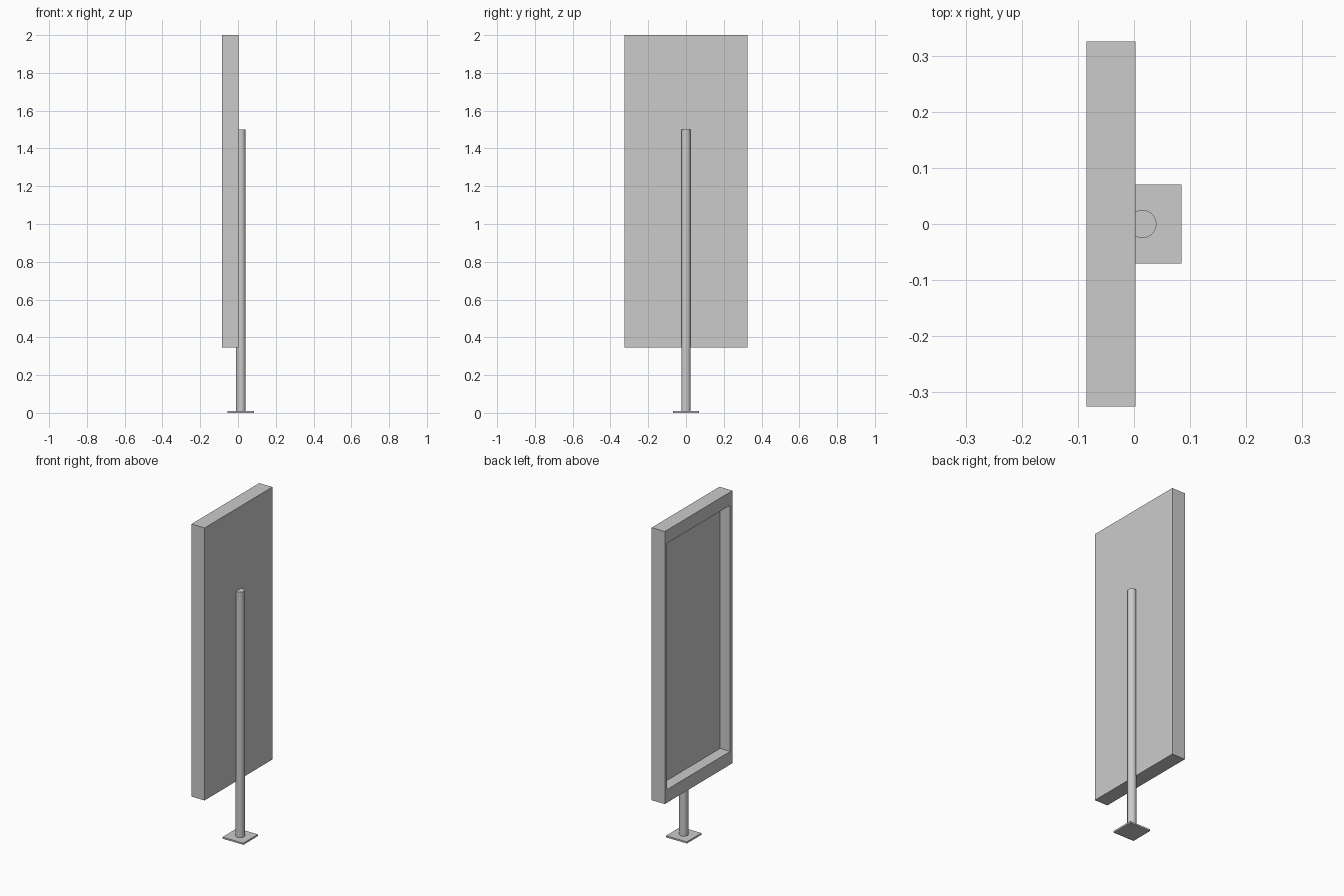
import bpy, bmesh
from mathutils import Vector

if "Cube" in bpy.data.objects:
    bpy.data.objects.remove(bpy.data.objects["Cube"])


def box_bmesh(lo, hi):
    bm = bmesh.new()
    bmesh.ops.create_cube(bm, size=1)
    lo, hi = Vector(lo), Vector(hi)
    for v in bm.verts:
        v.co = Vector([lo[i] + (v.co[i] + 0.5) * (hi[i] - lo[i]) for i in range(3)])
    return bm


def make_object(name, bm):
    bmesh.ops.recalc_face_normals(bm, faces=bm.faces)
    mesh = bpy.data.meshes.new(name)
    bm.to_mesh(mesh)
    bm.free()
    ob = bpy.data.objects.new(name, mesh)
    bpy.context.collection.objects.link(ob)
    return ob


# display panel: a tray open towards -x, with narrow sides and deep top and bottom rails
HALF_W, BOTTOM, TOP = 0.325, 0.345, 2.0
SIDE_RIM, END_RIM, DEPTH = 0.022, 0.08, 0.068
bm = box_bmesh((-0.085, -HALF_W, BOTTOM), (0.003, HALF_W, TOP))
bm.normal_update()
face = min(bm.faces, key=lambda f: f.calc_center_median().x)
bmesh.ops.inset_region(bm, faces=[face], thickness=0.01)
mid = (BOTTOM + TOP) / 2
for v in face.verts:
    v.co.y = (HALF_W - SIDE_RIM) * (1 if v.co.y > 0 else -1)
    v.co.z = TOP - END_RIM if v.co.z > mid else BOTTOM + END_RIM
floor = bmesh.ops.extrude_discrete_faces(bm, faces=[face])["faces"][0]
for v in floor.verts:
    v.co.x += DEPTH
make_object("display_panel", bm)

# square base plate
POLE_X, PLATE_T = 0.015, 0.01
make_object("base_plate", box_bmesh((POLE_X - 0.07, -0.07, 0), (POLE_X + 0.07, 0.07, PLATE_T)))

# round pole, partly sunk into the back of the panel
POLE_TOP = 1.5
bpy.ops.mesh.primitive_cylinder_add(vertices=32, radius=0.025, depth=POLE_TOP - PLATE_T,
                                    location=(POLE_X, 0, (POLE_TOP + PLATE_T) / 2))
pole = bpy.context.object
pole.name = "pole"
bpy.ops.object.shade_smooth_by_angle()
